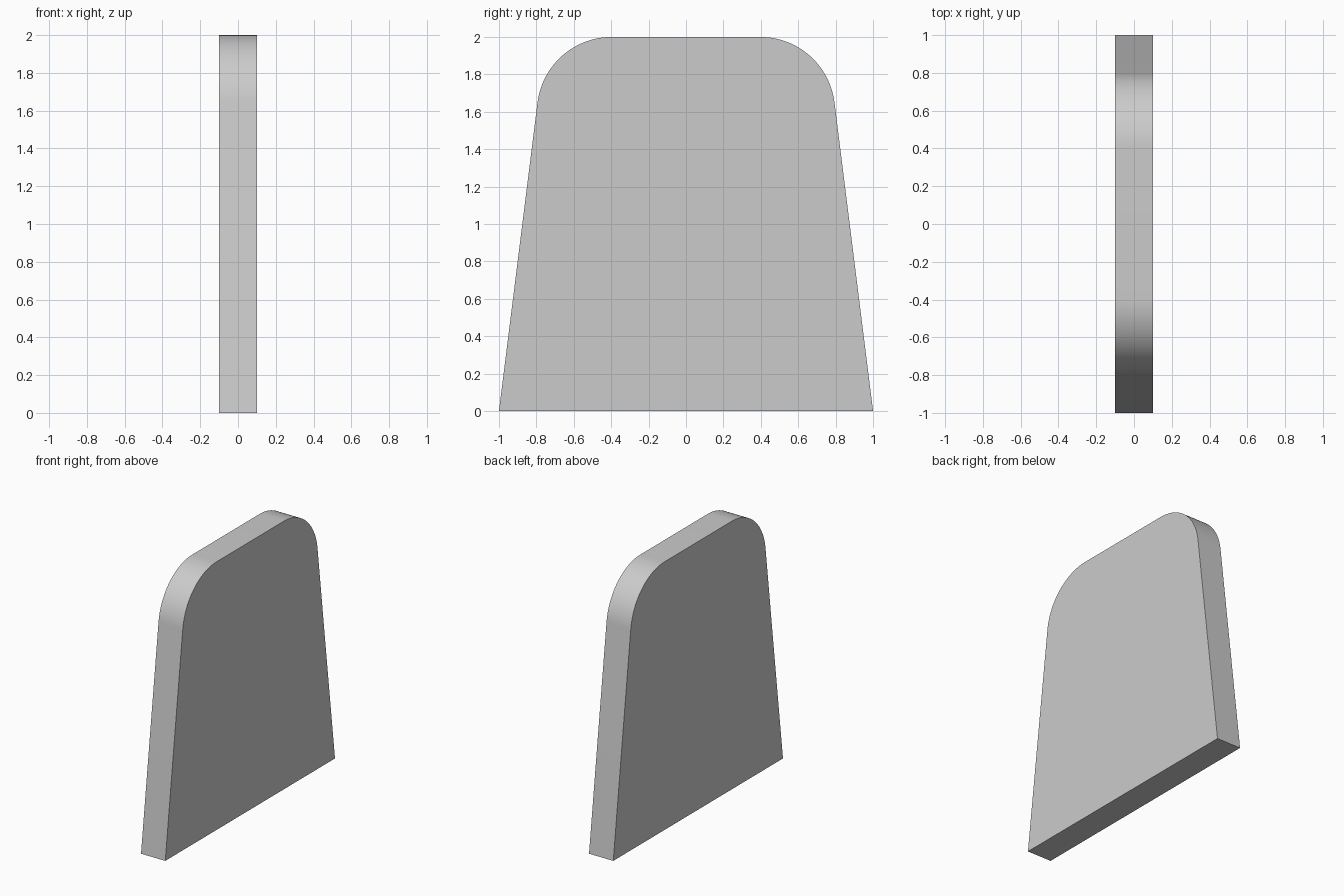
import bpy, bmesh, math

if "Cube" in bpy.data.objects:
    bpy.data.objects.remove(bpy.data.objects["Cube"])

HALF_THICK, HEIGHT, BASE, TOP = 0.1, 2.0, 1.0, 0.75
RADIUS, STEPS = 0.4, 24

# Half outline: tapered side running into a tangent rounded top corner
tilt = math.atan2(BASE - TOP, HEIGHT)
cy = TOP - RADIUS / math.tan((math.pi / 2 + tilt) / 2)
cz = HEIGHT - RADIUS
half = [(BASE, 0.0)]
for i in range(STEPS + 1):
    a = tilt + (math.pi / 2 - tilt) * i / STEPS
    half.append((cy + RADIUS * math.cos(a), cz + RADIUS * math.sin(a)))
outline = half + [(-y, z) for y, z in reversed(half)]

# Slab: extrude the outline through its thickness
bm = bmesh.new()
face = bm.faces.new([bm.verts.new((-HALF_THICK, y, z)) for y, z in outline])
ext = bmesh.ops.extrude_face_region(bm, geom=[face])
moved = [v for v in ext["geom"] if isinstance(v, bmesh.types.BMVert)]
bmesh.ops.translate(bm, verts=moved, vec=(2 * HALF_THICK, 0, 0))
bmesh.ops.recalc_face_normals(bm, faces=bm.faces)
mesh = bpy.data.meshes.new("rounded_slab")
bm.to_mesh(mesh)
bm.free()
slab = bpy.data.objects.new("rounded_slab", mesh)
bpy.context.collection.objects.link(slab)

# Smooth corners, sharp rims
bpy.context.view_layer.objects.active = slab
slab.select_set(True)
bpy.ops.object.shade_smooth_by_angle(angle=math.radians(30))
